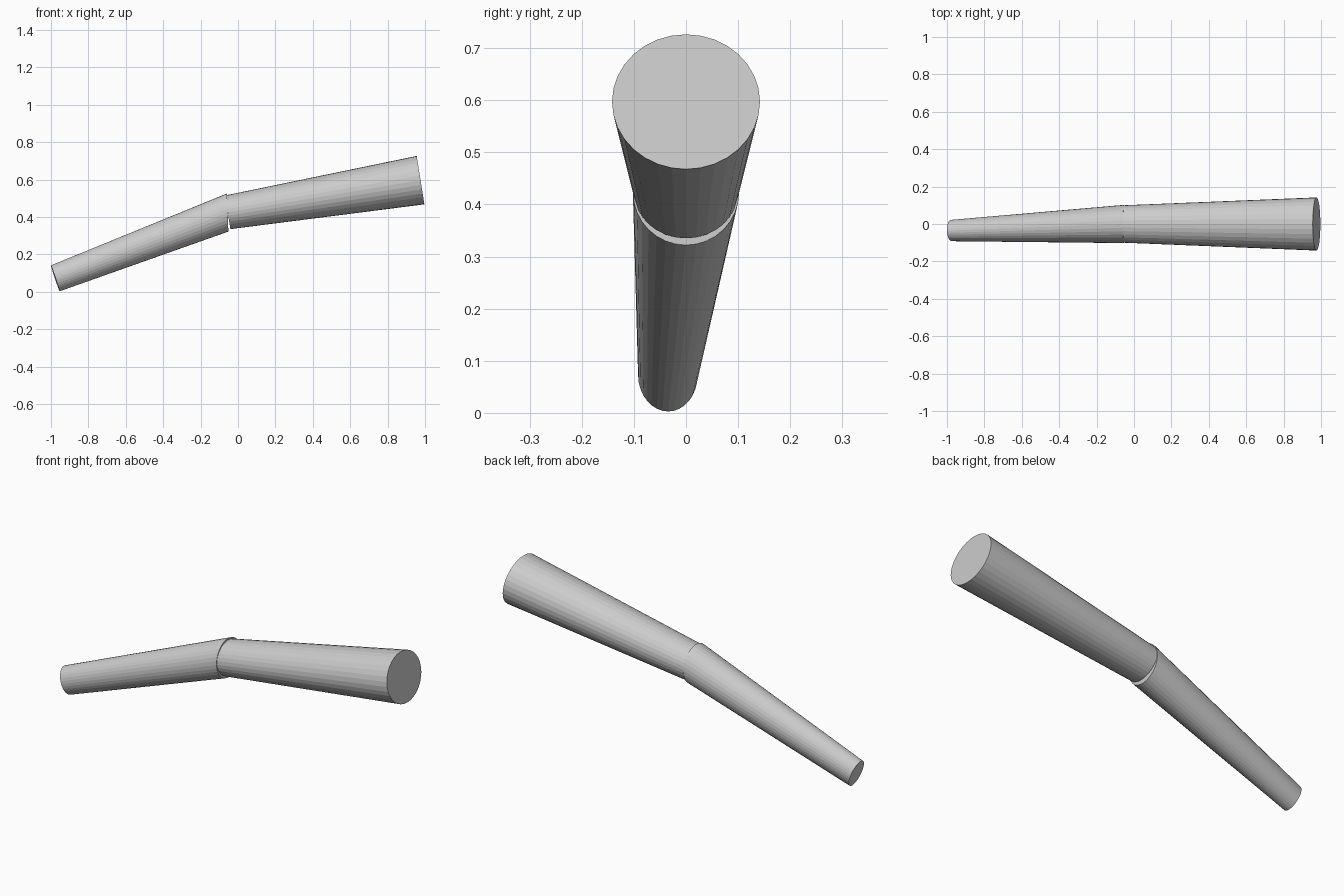
import bpy, bmesh, math
from mathutils import Matrix, Vector

if "Cube" in bpy.data.objects:
    bpy.data.objects.remove(bpy.data.objects["Cube"])

SIDES = 32

def ring(bm, centre, tilt, yaw, ry, rz):
    # elliptical ring facing along x, tilted up by tilt degrees
    rot = Matrix.Rotation(math.radians(yaw), 3, 'Z') @ Matrix.Rotation(math.radians(-tilt), 3, 'Y')
    angles = [2 * math.pi * i / SIDES for i in range(SIDES)]
    return [bm.verts.new(Vector(centre) + rot @ Vector((0, ry * math.cos(a), rz * math.sin(a))))
            for a in angles]

def limb(name, start, end):
    bm = bmesh.new()
    a, b = ring(bm, *start), ring(bm, *end)
    for i in range(SIDES):
        j = (i + 1) % SIDES
        bm.faces.new((a[i], a[j], b[j], b[i]))
    bm.faces.new(a)
    bm.faces.new(b)
    bmesh.ops.recalc_face_normals(bm, faces=bm.faces)
    mesh = bpy.data.meshes.new(name)
    bm.to_mesh(mesh)
    bm.free()
    obj = bpy.data.objects.new(name, mesh)
    bpy.context.collection.objects.link(obj)

# Thick tapered segment
limb("upper_segment",
     ((-0.055, 0, 0.425), 9, 0, 0.1, 0.091),
     ((0.976, 0, 0.597), 9, 0, 0.142, 0.131))

# Thin tapered segment, slightly wider than the other at the joint
limb("lower_segment",
     ((-0.977, -0.035, 0.072), 18.5, 2, 0.057, 0.073),
     ((-0.055, 0, 0.424), 2, 0, 0.102, 0.102))
